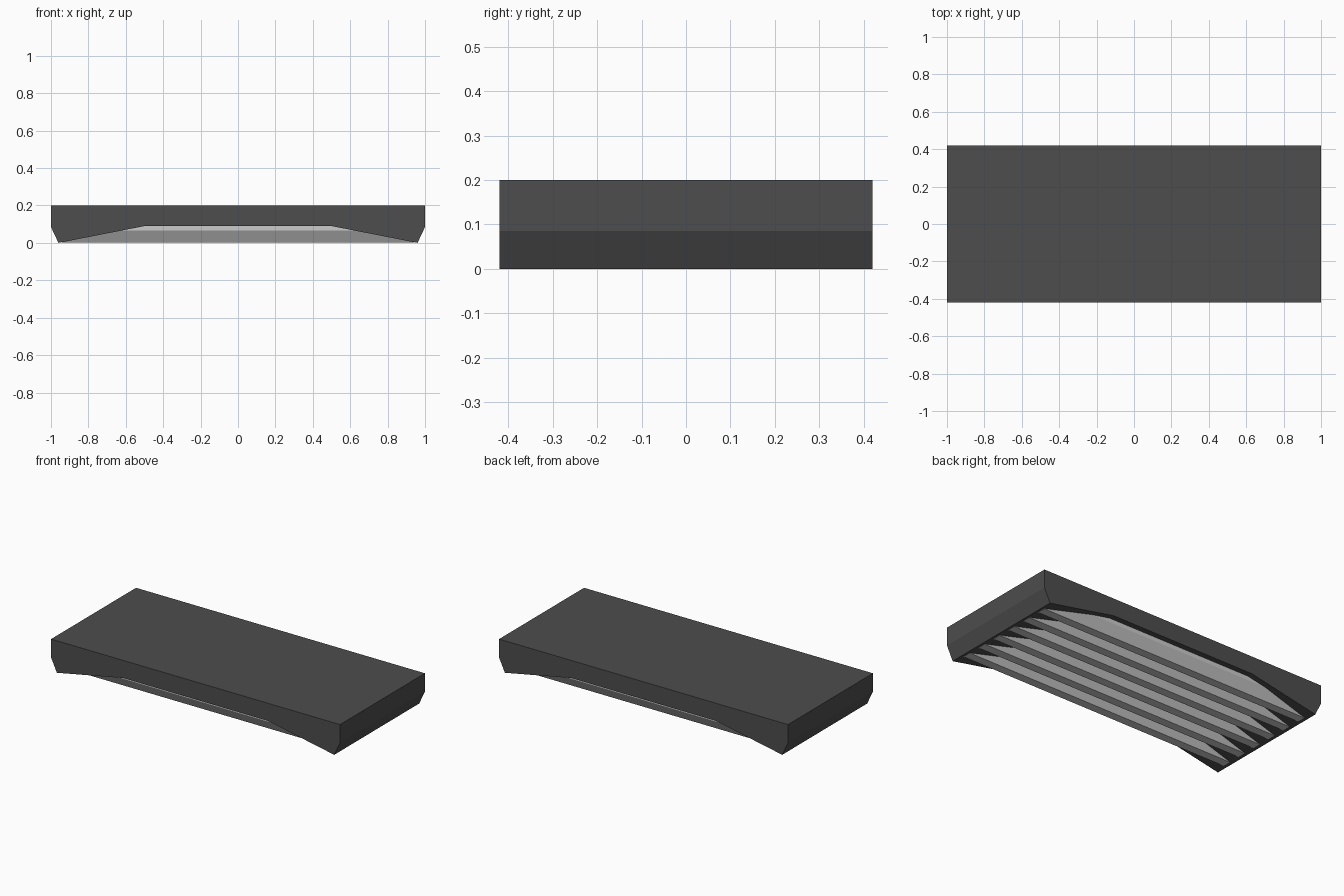
import bpy
import bmesh

if "Cube" in bpy.data.objects:
    bpy.data.objects.remove(bpy.data.objects["Cube"])


def material(name, rgb):
    mat = bpy.data.materials.new(name)
    mat.diffuse_color = (*rgb, 1)
    mat.use_nodes = True
    mat.node_tree.nodes["Principled BSDF"].inputs["Base Color"].default_value = mat.diffuse_color
    return mat


def prism(name, profile, place, depth, mat=None):
    """Extrude a closed profile by depth along the remaining axis, centred."""
    bm = bmesh.new()
    face = bm.faces.new([bm.verts.new(place(a, b, -depth / 2)) for a, b in profile])
    ext = bmesh.ops.extrude_face_region(bm, geom=[face])
    moved = [g for g in ext["geom"] if isinstance(g, bmesh.types.BMVert)]
    start, end = place(0, 0, -depth / 2), place(0, 0, depth / 2)
    bmesh.ops.translate(bm, verts=moved, vec=[e - s for s, e in zip(start, end)])
    bmesh.ops.recalc_face_normals(bm, faces=bm.faces)
    mesh = bpy.data.meshes.new(name)
    bm.to_mesh(mesh)
    bm.free()
    obj = bpy.data.objects.new(name, mesh)
    bpy.context.collection.objects.link(obj)
    if mat:
        mesh.materials.append(mat)
    return obj


# Dark slab: half outline in x/z, mirrored, with a shallow arch underneath
half = [(1, 0.2), (1, 0.085), (0.96, 0), (0.5, 0.09)]
outline = half + [(-x, z) for x, z in reversed(half)]
prism("slab", outline, lambda x, z, y: (x, y, z), 0.84,
      material("dark", (0.075, 0.075, 0.075)))

# Ribbed underside: y/z profile of flat-crested ridges below a thin plate
RIDGES, HALF_Y, SLOPE = 6, 0.385, 0.037
VALLEY_Z, CREST_Z = 0.065, 0.003
pitch = 2 * HALF_Y / RIDGES
ribs = [(HALF_Y, 0.1), (-HALF_Y, 0.1), (-HALF_Y, VALLEY_Z)]
for i in range(RIDGES):
    y = -HALF_Y + i * pitch
    ribs += [(y + SLOPE, CREST_Z), (y + pitch - SLOPE, CREST_Z), (y + pitch, VALLEY_Z)]
prism("ribbed_grip", ribs, lambda y, z, x: (x, y, z), 1.88)
